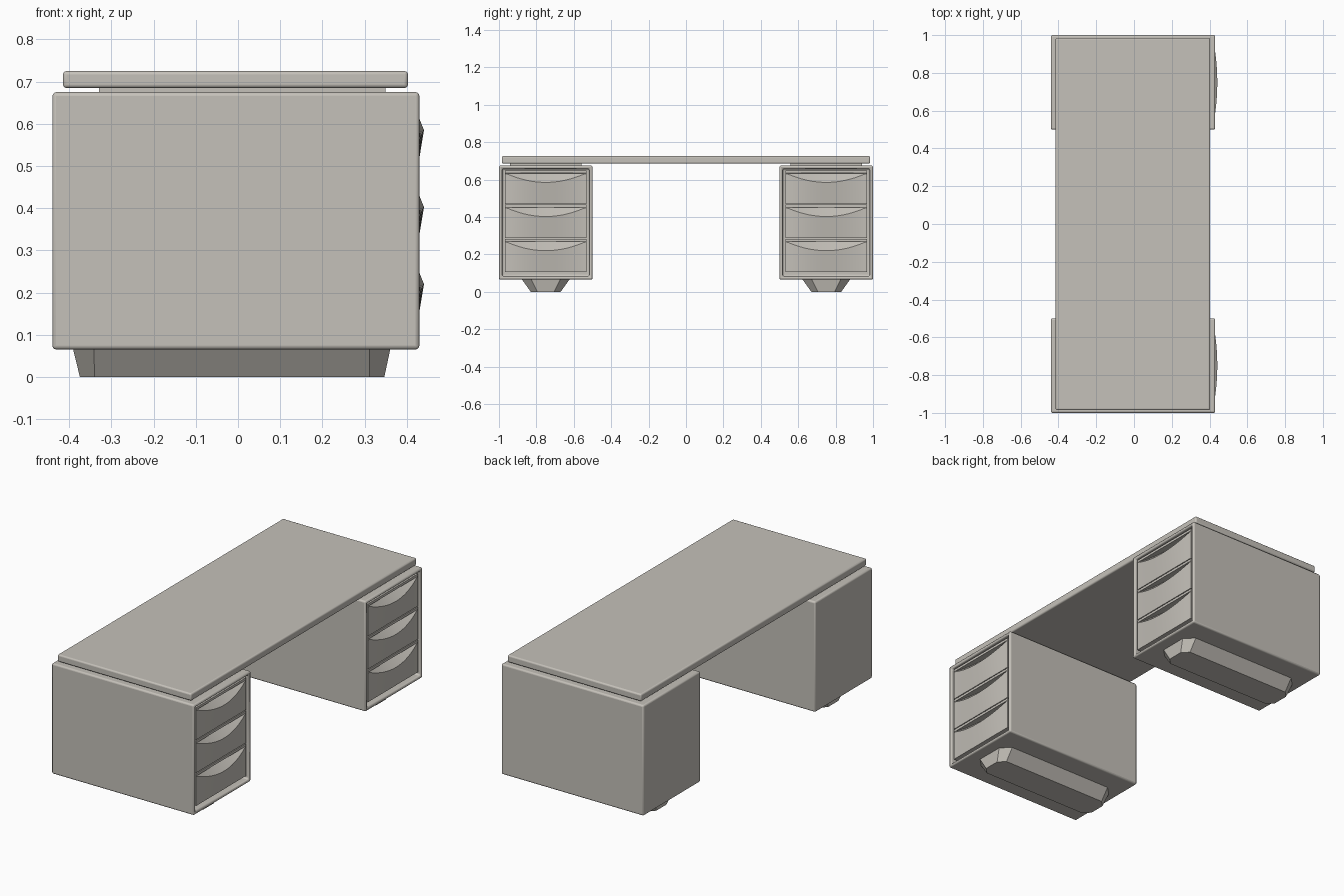
import bpy, bmesh, math

if "Cube" in bpy.data.objects:
    bpy.data.objects.remove(bpy.data.objects["Cube"])

grey = bpy.data.materials.new("warm_grey")
grey.diffuse_color = (0.56, 0.535, 0.49, 1)
grey.use_nodes = True
grey.node_tree.nodes["Principled BSDF"].inputs["Base Color"].default_value = grey.diffuse_color


def finish(bm, name, bevel=0.0, segments=3, angle=35):
    bmesh.ops.recalc_face_normals(bm, faces=bm.faces)
    me = bpy.data.meshes.new(name)
    bm.to_mesh(me)
    bm.free()
    ob = bpy.data.objects.new(name, me)
    bpy.context.collection.objects.link(ob)
    me.materials.append(grey)
    if bevel:
        m = ob.modifiers.new("round", 'BEVEL')
        m.width, m.segments = bevel, segments
        m.limit_method = 'ANGLE'
    bpy.ops.object.select_all(action='DESELECT')
    ob.select_set(True)
    bpy.context.view_layer.objects.active = ob
    bpy.ops.object.shade_smooth_by_angle(angle=math.radians(angle))
    return ob


def box(x0, x1, y0, y1, z0, z1):
    bm = bmesh.new()
    bmesh.ops.create_cube(bm, size=1)
    for v in bm.verts:
        v.co = (x1 if v.co.x > 0 else x0,
                y1 if v.co.y > 0 else y0,
                z1 if v.co.z > 0 else z0)
    return bm


def cabinet(name, yc):
    # rounded shell with a recess in the +x face
    bm = box(-0.44, 0.43, yc - 0.25, yc + 0.25, 0.065, 0.675)
    bm.normal_update()
    front = max(bm.faces, key=lambda f: f.calc_center_median().x)
    bmesh.ops.inset_region(bm, faces=[front], thickness=0.025)
    new = bmesh.ops.extrude_discrete_faces(bm, faces=[front])["faces"][0]
    for v in new.verts:
        v.co.x -= 0.06
    finish(bm, name, 0.01)


def foot(name, yc):
    # tapered plinth with cut corners
    def ring(bm, x0, x1, hy, z, c):
        pts = [(x0 + c, -hy), (x1 - c, -hy), (x1, -hy + c), (x1, hy - c),
               (x1 - c, hy), (x0 + c, hy), (x0, hy - c), (x0, -hy + c)]
        return [bm.verts.new((x, yc + y, z)) for x, y in pts]
    bm = bmesh.new()
    low = ring(bm, -0.375, 0.347, 0.08, 0.0, 0.035)
    high = ring(bm, -0.392, 0.362, 0.13, 0.07, 0.05)
    bm.faces.new(low)
    bm.faces.new(high)
    for i in range(8):
        j = (i + 1) % 8
        bm.faces.new((low[i], low[j], high[j], high[i]))
    finish(bm, name)


def drawer(name, yc, top):
    # front panel bulging to a curved lip, with a scooped finger pull above
    bottom, hw, n = top - 0.178, 0.219, 24
    bm = bmesh.new()
    cols = []
    for i in range(n + 1):
        t = 2 * i / n - 1
        f = max(0.0, 1 - (t / 0.96) ** 2)
        profile = [(0.365, bottom), (0.422, bottom),
                   (0.422 + 0.019 * f, top - 0.016 - 0.047 * f),
                   (0.422 - 0.035 * f, top - 0.015),
                   (0.422, top - 0.0135), (0.422, top), (0.365, top)]
        cols.append([bm.verts.new((x, yc + hw * t, z)) for x, z in profile])
    for a, b in zip(cols, cols[1:]):
        for k in range(7):
            m = (k + 1) % 7
            bm.faces.new((a[k], a[m], b[m], b[k]))
    bm.faces.new(cols[0])
    bm.faces.new(cols[-1])
    finish(bm, name, angle=25)


# the two pedestals
for side, yc in (("front", -0.75), ("back", 0.75)):
    cabinet(side + "_cabinet", yc)
    foot(side + "_foot", yc)
    finish(box(-0.33, 0.35, yc - 0.19, yc + 0.19, 0.67, 0.69), side + "_spacer")
    for i in range(3):
        drawer(f"{side}_drawer_{i + 1}", yc, 0.648 - 0.1825 * i)

# desk top
finish(box(-0.415, 0.403, -0.985, 0.985, 0.685, 0.725), "desk_top", 0.008)
